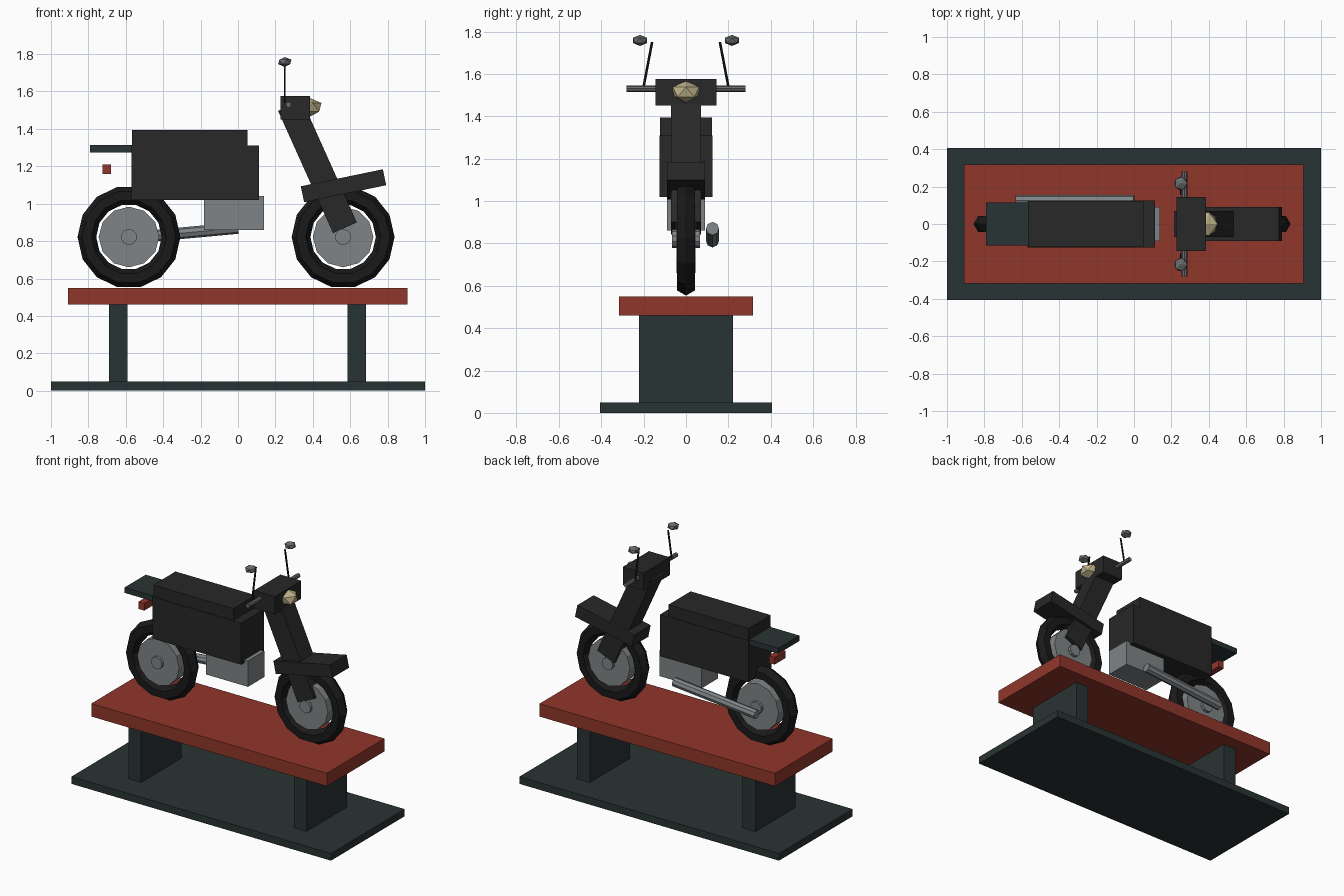
import bpy
from math import radians, pi
from mathutils import Vector

if "Cube" in bpy.data.objects:
    bpy.data.objects.remove(bpy.data.objects["Cube"])


def mat(name, r, g, b):
    m = bpy.data.materials.new(name)
    m.diffuse_color = (r, g, b, 1)
    m.use_nodes = True
    m.node_tree.nodes["Principled BSDF"].inputs["Base Color"].default_value = m.diffuse_color
    return m


RED = mat("red", 0.28, 0.037, 0.024)
GREEN = mat("dark_green", 0.022, 0.033, 0.033)
BLACK = mat("black", 0.021, 0.021, 0.021)
RUBBER = mat("rubber", 0.01, 0.01, 0.01)
METAL = mat("metal", 0.21, 0.23, 0.24)
STEEL = mat("steel", 0.14, 0.15, 0.155)
LAMP = mat("lamp", 0.52, 0.44, 0.25)


def finish(name, material):
    ob = bpy.context.object
    ob.name = name
    ob.data.materials.append(material)
    return ob


def box(name, material, center, size, tilt=0):
    bpy.ops.mesh.primitive_cube_add(size=1, location=center, rotation=(0, radians(tilt), 0))
    ob = finish(name, material)
    ob.scale = size
    return ob


def span(name, material, x, y, z):
    """Box from ranges in x and z, and a half width in y."""
    return box(name, material, ((x[0] + x[1]) / 2, 0, (z[0] + z[1]) / 2),
               (x[1] - x[0], 2 * y, z[1] - z[0]))


def rod(name, material, a, b, r, sides):
    a, b = Vector(a), Vector(b)
    bpy.ops.mesh.primitive_cylinder_add(vertices=sides, radius=r, depth=(b - a).length,
                                        location=(a + b) / 2)
    ob = finish(name, material)
    ob.rotation_euler = (b - a).to_track_quat('Z', 'Y').to_euler()
    return ob


def gem(name, material, center, r, flat):
    bpy.ops.mesh.primitive_ico_sphere_add(subdivisions=1, radius=r, location=center)
    ob = finish(name, material)
    ob.scale.z = flat
    return ob


# Display stand
span("stand_base", GREEN, (-1, 1), 0.405, (0, 0.05))
for side, x in (("rear", -0.64), ("front", 0.635)):
    span(side + "_stand_leg", GREEN, (x - 0.05, x + 0.05), 0.222, (0.05, 0.46))
span("stand_platform", RED, (-0.908, 0.906), 0.317, (0.46, 0.55))

# Wheels: tyre, disc and hub
for side, x in (("rear", -0.583), ("front", 0.562)):
    bpy.ops.mesh.primitive_torus_add(major_segments=14, minor_segments=6, major_radius=0.225,
                                     minor_radius=0.05, location=(x, 0, 0.822),
                                     rotation=(pi / 2, 0, 0))
    finish(side + "_tyre", RUBBER)
    rod(side + "_wheel_disc", METAL, (x, -0.045, 0.822), (x, 0.045, 0.822), 0.162, 12)
    rod(side + "_hub", METAL, (x, -0.065, 0.822), (x, 0.065, 0.822), 0.043, 10)

# Body, seat, rack, tail light
span("body", BLACK, (-0.57, 0.112), 0.126, (1.02, 1.31))
span("seat", BLACK, (-0.567, 0.05), 0.122, (1.31, 1.393))
span("rear_rack", GREEN, (-0.792, -0.5), 0.116, (1.275, 1.313))
span("tail_light", RED, (-0.725, -0.68), 0.06, (1.16, 1.21))

# Engine and exhaust
span("engine", METAL, (-0.182, 0.14), 0.09, (0.86, 1.04))
rod("exhaust", METAL, (-0.632, 0.125, 0.812), (0, 0.125, 0.87), 0.031, 8)

# Steering column, mudguard, headlight
box("steering_column", BLACK, (0.425, 0, 1.198), (0.14, 0.14, 0.716), -24.2)
box("front_mudguard", BLACK, (0.564, 0, 1.096), (0.448, 0.18, 0.087), -11.7)
span("headlight_housing", BLACK, (0.226, 0.386), 0.144, (1.45, 1.575))
gem("headlight", LAMP, (0.38, 0, 1.515), 0.074, 0.7)

# Handlebar and mirrors
rod("handlebar", STEEL, (0.27, -0.28, 1.53), (0.27, 0.28, 1.53), 0.015, 8)
for side, s in (("right", -1), ("left", 1)):
    rod(side + "_mirror_stem", RUBBER, (0.25, s * 0.2, 1.54), (0.25, s * 0.16, 1.75), 0.006, 6)
    gem(side + "_mirror", STEEL, (0.25, s * 0.217, 1.758), 0.04, 0.66)
